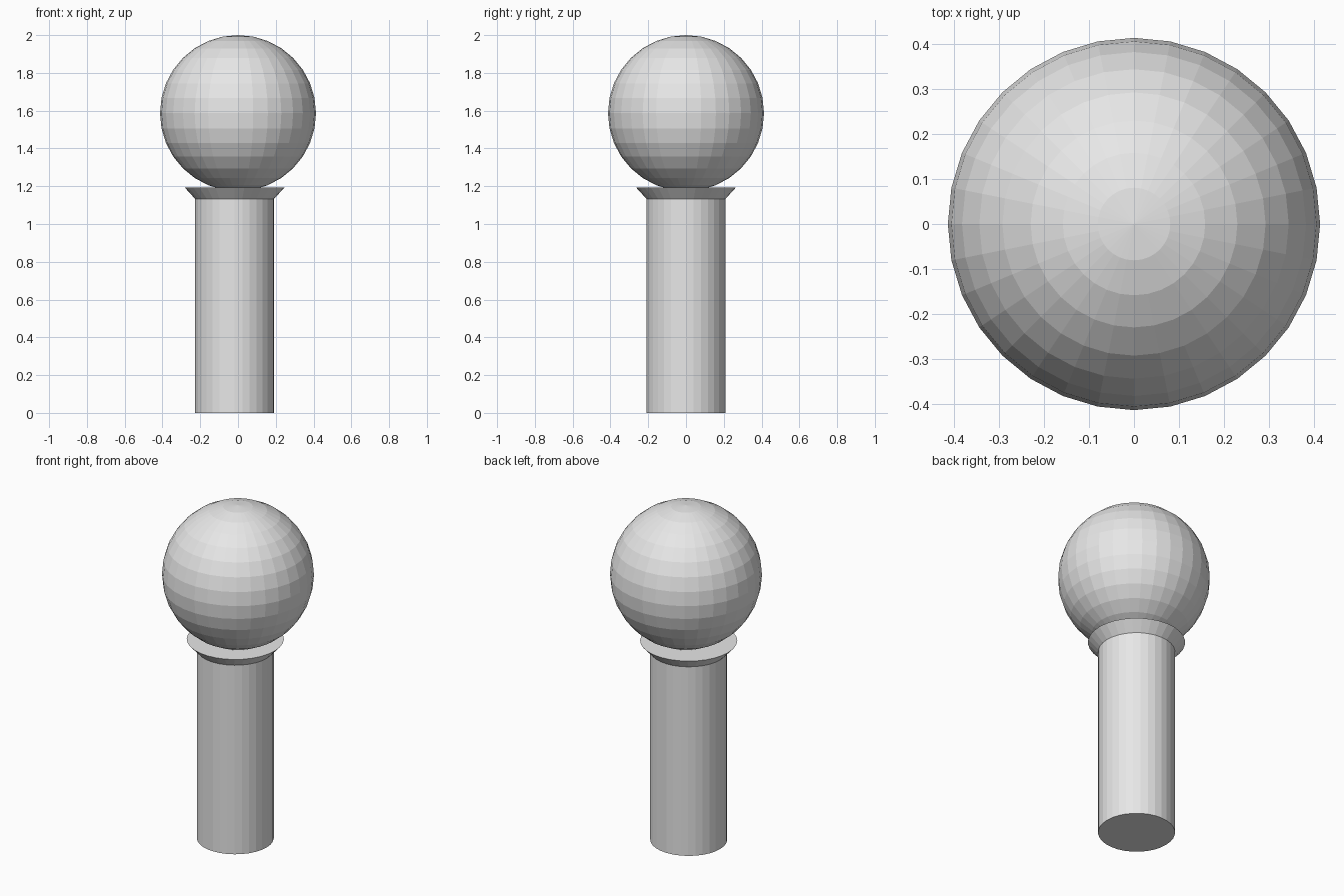
import bpy

if "Cube" in bpy.data.objects:
    bpy.data.objects.remove(bpy.data.objects["Cube"])

grey = bpy.data.materials.new("light_grey")
grey.diffuse_color = (0.8, 0.8, 0.8, 1.0)
grey.use_nodes = True
grey.node_tree.nodes["Principled BSDF"].inputs["Base Color"].default_value = grey.diffuse_color

POST_X = -0.018       # post sits slightly off the ball's axis
POST_R = 0.209
COLLAR_Z = 1.133
COLLAR_TOP = 1.193
BALL_R = 0.413


def finish(name):
    obj = bpy.context.object
    obj.name = name
    obj.data.materials.append(grey)
    return obj


def drum(name, r_bottom, r_top, z0, z1):
    bpy.ops.mesh.primitive_cone_add(vertices=32, radius1=r_bottom, radius2=r_top,
                                    depth=z1 - z0, location=(POST_X, 0, (z0 + z1) / 2))
    return finish(name)


# Straight post
drum("post", POST_R, POST_R, 0, COLLAR_Z)

# Flared collar with a flat top
drum("collar", POST_R, 0.264, COLLAR_Z, COLLAR_TOP)

# Faceted ball resting in the collar
bpy.ops.mesh.primitive_uv_sphere_add(segments=32, ring_count=16, radius=BALL_R,
                                     location=(0, 0, 2 - BALL_R))
finish("ball")
